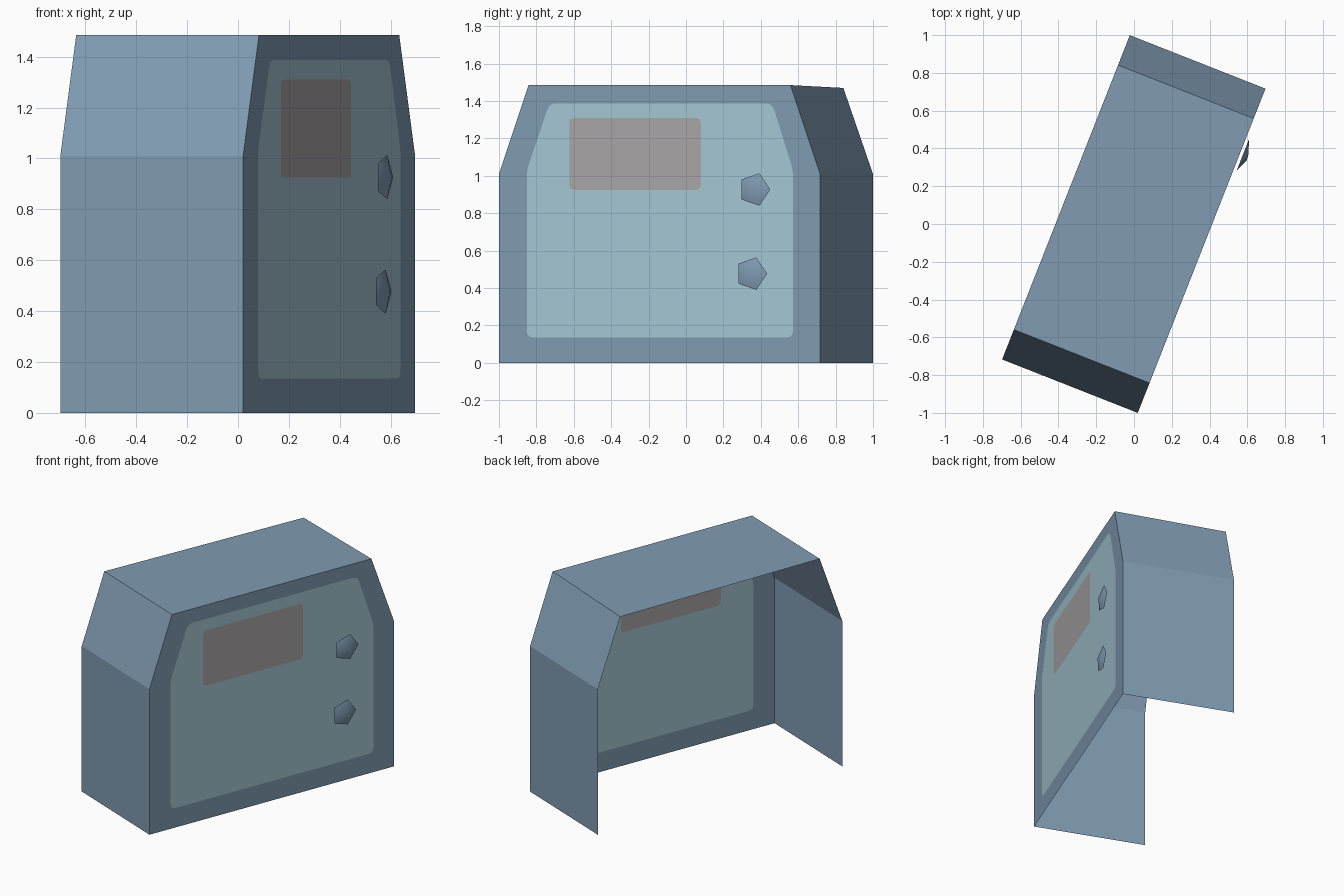
import bpy, bmesh, math
from mathutils import Vector

cube = bpy.data.objects.get("Cube")
if cube:
    bpy.data.objects.remove(cube)

LENGTH, DEPTH, EAVE, TOP, SLOPE = 1.845, 0.772, 1.01, 1.485, 0.17
ANGLE = math.radians(68.5)
ALONG = Vector((math.cos(ANGLE), math.sin(ANGLE), 0))
INWARD = Vector((-math.sin(ANGLE), math.cos(ANGLE), 0))
CORNER = Vector((0.02, -1, 0))


def place(u, d, z):
    """Along the face, inward from it, and up."""
    return CORNER + ALONG * u + INWARD * d + Vector((0, 0, z))


def material(name, r, g, b):
    lin = [(c / 255 / 12.92) if c < 11 else ((c / 255 + 0.055) / 1.055) ** 2.4 for c in (r, g, b)]
    mat = bpy.data.materials.new(name)
    mat.use_nodes = True
    mat.diffuse_color = (*lin, 1)
    bsdf = next(n for n in mat.node_tree.nodes if n.type == 'BSDF_PRINCIPLED')
    bsdf.inputs["Base Color"].default_value = (*lin, 1)
    return mat


BLUE = material("slate blue", 128, 155, 178)
PALE = material("pale teal", 165, 199, 212)
BROWN = material("warm grey", 170, 166, 168)


def finish(name, bm, mat):
    mesh = bpy.data.meshes.new(name)
    bm.to_mesh(mesh)
    bm.free()
    mesh.materials.append(mat)
    obj = bpy.data.objects.new(name, mesh)
    bpy.context.collection.objects.link(obj)
    return obj


def rounded(points, radius, steps=4):
    """Round each corner of a flat outline."""
    pts = [Vector(p) for p in points]
    out = []
    for i, p in enumerate(pts):
        a = p + (pts[i - 1] - p).normalized() * radius
        b = p + (pts[(i + 1) % len(pts)] - p).normalized() * radius
        for s in range(steps + 1):
            t = s / steps
            out.append(a * (1 - t) ** 2 + p * 2 * t * (1 - t) + b * t * t)
    return out


def flat_region(name, loops, mat):
    """Fill an outline, leaving out any further loops as holes."""
    bm = bmesh.new()
    for loop in loops:
        vs = [bm.verts.new(place(p[0], 0, p[1])) for p in loop]
        for i, v in enumerate(vs):
            bm.edges.new((vs[i - 1], v))
    bmesh.ops.triangle_fill(bm, use_beauty=True, use_dissolve=False, edges=bm.edges[:])
    bm.normal_update()
    for f in bm.faces:
        if f.normal.dot(INWARD) > 0:
            f.normal_flip()
    return finish(name, bm, mat)


# Face: border, inset panel and window share one plane
outline = [(0, 0), (LENGTH, 0), (LENGTH, EAVE), (LENGTH - SLOPE, TOP), (SLOPE, TOP), (0, EAVE)]
panel = rounded([(0.16, 0.135), (1.69, 0.135), (1.69, 1.03), (1.57, 1.388), (0.29, 1.388), (0.16, 1.03)], 0.04)
window = rounded([(0.405, 0.925), (1.16, 0.925), (1.16, 1.31), (0.405, 1.31)], 0.03)
flat_region("face_border", [outline, panel], BLUE)
flat_region("face_panel", [panel, window], PALE)
flat_region("face_window", [window], BROWN)

# Shell: end walls, sloped shoulders and roof, open behind and below
bm = bmesh.new()
path = outline[1:] + outline[:1]
near = [bm.verts.new(place(u, 0, z)) for u, z in path]
far = [bm.verts.new(place(u, DEPTH, z)) for u, z in path]
far[2].co.z -= 0.015
for i in range(len(path) - 1):
    bm.faces.new((near[i], far[i], far[i + 1], near[i + 1]))
finish("outer_shell", bm, BLUE)


# Knobs: shallow smooth five-sided caps standing just off the face
def knob(name, u, z, radius=0.091):
    bm = bmesh.new()
    tip = bm.verts.new(place(u, -0.047, z))
    ring = []
    for i in range(5):
        a = math.tau * i / 5
        ring.append(bm.verts.new(place(u + radius * math.cos(a), -0.017, z + radius * math.sin(a))))
    for i in range(5):
        f = bm.faces.new((ring[i - 1], ring[i], tip))
        f.smooth = True
    finish(name, bm, BLUE)


knob("upper_knob", 1.475, 0.927)
knob("lower_knob", 1.457, 0.477)
